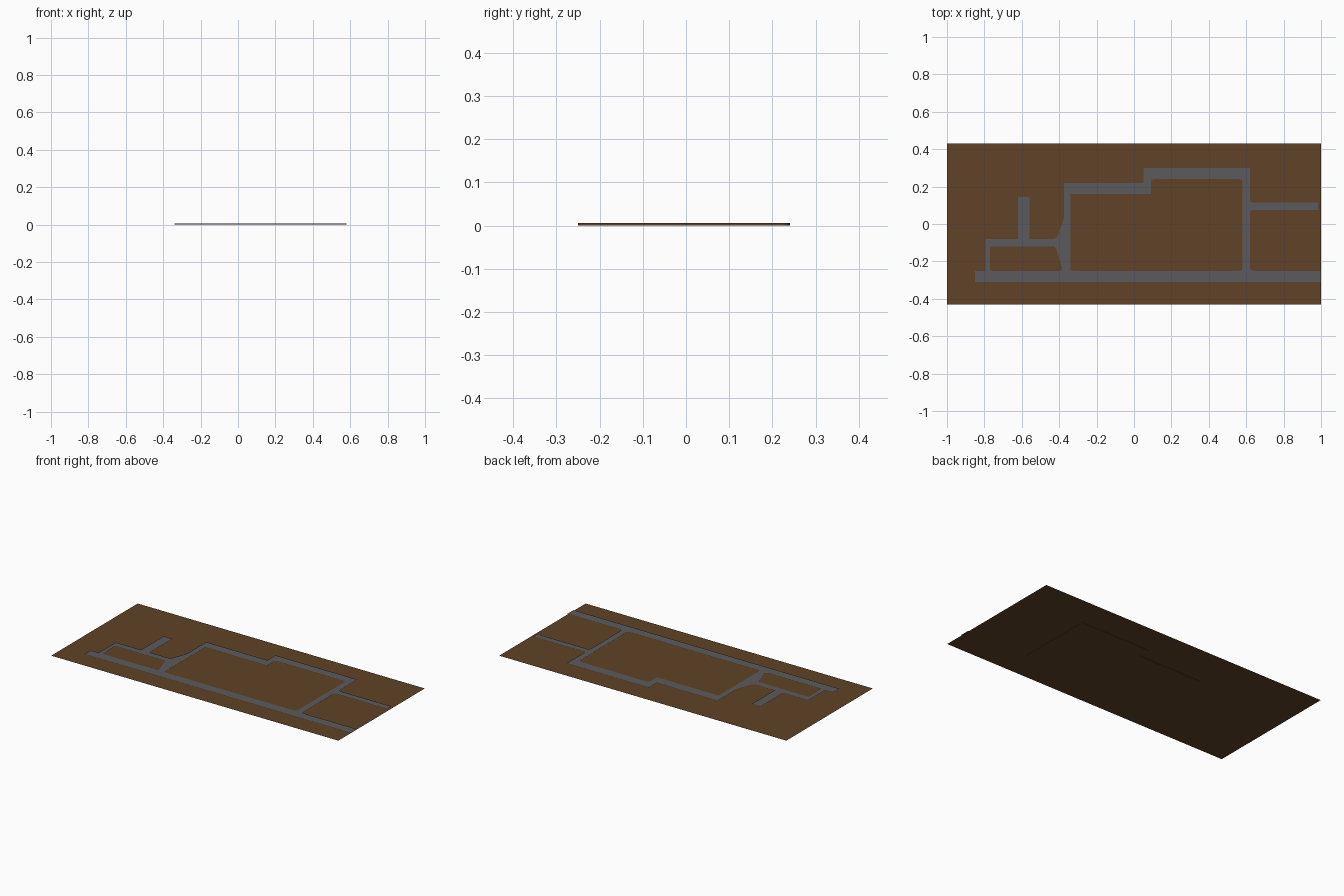
import bpy, bmesh
from mathutils import Vector

if "Cube" in bpy.data.objects:
    bpy.data.objects.remove(bpy.data.objects["Cube"])


def material(name, color):
    m = bpy.data.materials.new(name)
    m.diffuse_color = (*color, 1)
    m.use_nodes = True
    m.node_tree.nodes["Principled BSDF"].inputs["Base Color"].default_value = m.diffuse_color
    return m


def rounded(points, steps=4):
    """Points are (x, y) or (x, y, radius); radiused corners become short arcs."""
    out = []
    n = len(points)
    for i, p in enumerate(points):
        c = Vector(p[:2])
        if len(p) < 3:
            out.append(c)
            continue
        a = c + (Vector(points[i - 1][:2]) - c).normalized() * p[2]
        b = c + (Vector(points[(i + 1) % n][:2]) - c).normalized() * p[2]
        for k in range(steps + 1):
            t = k / steps
            out.append(a * (1 - t) ** 2 + c * 2 * t * (1 - t) + b * t * t)
    return out


def sheet(name, loops, z, mat, depth=0):
    """Flat filled outline; later loops are holes. Depth extrudes it downward."""
    bm = bmesh.new()
    edges = []
    for loop in loops:
        vs = [bm.verts.new((p.x, p.y, z)) for p in loop]
        edges += [bm.edges.new((v, vs[(i + 1) % len(vs)])) for i, v in enumerate(vs)]
    bmesh.ops.triangle_fill(bm, edges=edges, use_beauty=True, normal=(0, 0, 1))
    if depth:
        ext = bmesh.ops.extrude_face_region(bm, geom=bm.faces[:], use_keep_orig=True)
        bmesh.ops.translate(bm, vec=(0, 0, -depth),
                            verts=[g for g in ext["geom"] if isinstance(g, bmesh.types.BMVert)])
        bmesh.ops.recalc_face_normals(bm, faces=bm.faces[:])
    else:
        for f in bm.faces:
            f.normal_update()
            if f.normal.z < 0:
                f.normal_flip()
    me = bpy.data.meshes.new(name)
    bm.to_mesh(me)
    bm.free()
    me.materials.append(mat)
    ob = bpy.data.objects.new(name, me)
    bpy.context.collection.objects.link(ob)
    return ob


soil = material("soil", (0.115, 0.055, 0.02))
asphalt = material("asphalt", (0.105, 0.105, 0.11))

# Outer road outline, counter-clockwise from the lower left
outline = rounded([
    (-0.85, -0.31), (1.0, -0.31), (1.0, -0.25), (0.62, -0.25, 0.02),
    (0.62, 0.075, 0.02), (0.985, 0.075), (0.985, 0.115), (0.62, 0.115, 0.02),
    (0.62, 0.30), (0.05, 0.30), (0.05, 0.22), (-0.375, 0.22),
    (-0.375, 0.03), (-0.415, -0.08, 0.02), (-0.56, -0.08), (-0.56, 0.145),
    (-0.62, 0.145), (-0.62, -0.08), (-0.795, -0.08), (-0.795, -0.25),
    (-0.85, -0.25)])

# Blocks of land enclosed by the roads
main_plot = rounded([
    (-0.34, -0.25, 0.015), (0.58, -0.25, 0.02), (0.58, 0.24, 0.02),
    (0.09, 0.24, 0.02), (0.09, 0.16), (-0.34, 0.16)])
small_plot = rounded([
    (-0.77, -0.25, 0.012), (-0.38, -0.25, 0.015),
    (-0.42, -0.12, 0.015), (-0.77, -0.12)])

# Ground, raised plots and road network
ground = rounded([(-1, -0.43), (1, -0.43), (1, 0.43), (-1, 0.43)])
sheet("ground", [ground], 0.003, soil)
sheet("main_plot", [main_plot], 0.006, soil, 0.006)
sheet("small_plot", [small_plot], 0.006, soil)
sheet("road_network", [outline, main_plot, small_plot], 0.0075, asphalt)
